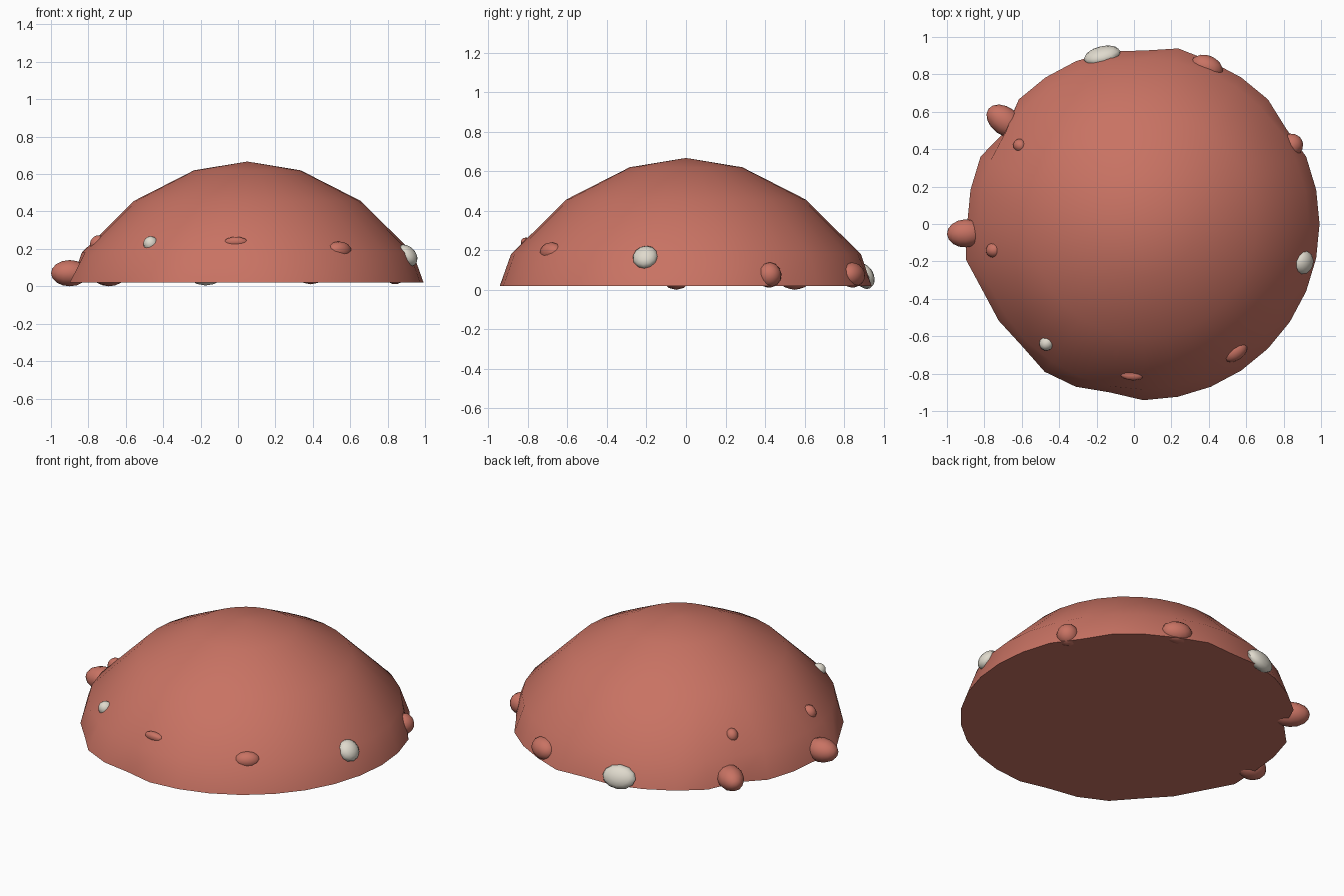
import bpy, bmesh, math
from mathutils import Matrix, Vector

cube = bpy.data.objects.get("Cube")
if cube:
    bpy.data.objects.remove(cube, do_unlink=True)


def material(name, colour):
    mat = bpy.data.materials.new(name)
    mat.use_nodes = True
    mat.diffuse_color = (*colour, 1)
    mat.node_tree.nodes["Principled BSDF"].inputs["Base Color"].default_value = (*colour, 1)
    return mat


RED = material("clay red", (0.58, 0.17, 0.125))
PALE = material("pale stone", (0.74, 0.70, 0.61))
CENTRE = Vector((0.05, 0, 0))


def finish(bm, name, mat):
    bmesh.ops.recalc_face_normals(bm, faces=bm.faces)
    mesh = bpy.data.meshes.new(name)
    bm.to_mesh(mesh)
    bm.free()
    mesh.materials.append(mat)
    obj = bpy.data.objects.new(name, mesh)
    bpy.context.collection.objects.link(obj)
    bpy.ops.object.select_all(action="DESELECT")
    obj.select_set(True)
    bpy.context.view_layer.objects.active = obj
    bpy.ops.object.shade_smooth_by_angle(angle=math.radians(40))
    return obj


# Mound: stacked rings with a slightly uneven rim and a flat underside
SEGMENTS = 32
PROFILE = [(0.942, 0.02), (0.885, 0.18), (0.605, 0.457), (0.285, 0.62)]
RIM = {3: 0.918, 7: 0.957, 8: 0.927, 13: 0.89, 17: 0.968, 18: 0.93,
       19: 0.93, 20: 0.92, 21: 0.95, 23: 0.918}
bm = bmesh.new()
rings = []
for level, (radius, z) in enumerate(PROFILE):
    ring = []
    for i in range(SEGMENTS):
        a = math.tau * i / SEGMENTS
        r = RIM.get(i, radius) if level == 0 else radius
        ring.append(bm.verts.new(CENTRE + Vector((r * math.cos(a), r * math.sin(a), z))))
    rings.append(ring)
top = bm.verts.new(CENTRE + Vector((0, 0, 0.667)))
for i in range(SEGMENTS):
    j = (i + 1) % SEGMENTS
    for low, high in zip(rings, rings[1:]):
        bm.faces.new((low[i], low[j], high[j], high[i]))
    bm.faces.new((rings[-1][i], rings[-1][j], top))
bm.faces.new(rings[0])
finish(bm, "mound", RED)


# Pebbles: squashed spheres lying against the slope
def pebble(name, mat, place, size, lean):
    """size = (across the slope, along the slope, outward); lean = outward tilt in degrees"""
    place = Vector(place)
    heading = math.atan2(place.y, place.x - CENTRE.x)
    turn = Matrix.Rotation(heading, 4, "Z") @ Matrix.Rotation(math.radians(lean), 4, "Y")
    across, along, outward = size
    scale = Matrix.Diagonal((along, across, outward, 1))
    bm = bmesh.new()
    bmesh.ops.create_uvsphere(bm, u_segments=12, v_segments=8, radius=1,
                              matrix=Matrix.Translation(place) @ turn @ scale)
    finish(bm, name, mat)


PEBBLES = [
    ("side_pebble", RED, (-0.90, -0.05, 0.07), (0.075, 0.07, 0.1), 90),
    ("back_side_pebble", RED, (-0.69, 0.55, 0.07), (0.075, 0.07, 0.11), 90),
    ("back_pebble", RED, (0.39, 0.84, 0.075), (0.09, 0.065, 0.06), 70),
    ("left_pebble", RED, (0.84, 0.42, 0.075), (0.063, 0.065, 0.065), 80),
    ("front_pebble", RED, (0.54, -0.68, 0.19), (0.075, 0.05, 0.05), 60),
    ("low_front_pebble", RED, (-0.01, -0.80, 0.23), (0.07, 0.03, 0.04), 50),
    ("small_side_pebble", RED, (-0.75, -0.14, 0.23), (0.04, 0.045, 0.04), 50),
    ("small_back_pebble", RED, (-0.61, 0.42, 0.265), (0.035, 0.04, 0.035), 50),
    ("left_pale_pebble", PALE, (0.905, -0.205, 0.165), (0.065, 0.066, 0.045), 50),
    ("back_pale_pebble", PALE, (-0.17, 0.90, 0.07), (0.1, 0.07, 0.045), 65),
    ("front_pale_pebble", PALE, (-0.465, -0.635, 0.225), (0.04, 0.042, 0.045), 50),
]
for entry in PEBBLES:
    pebble(*entry)
